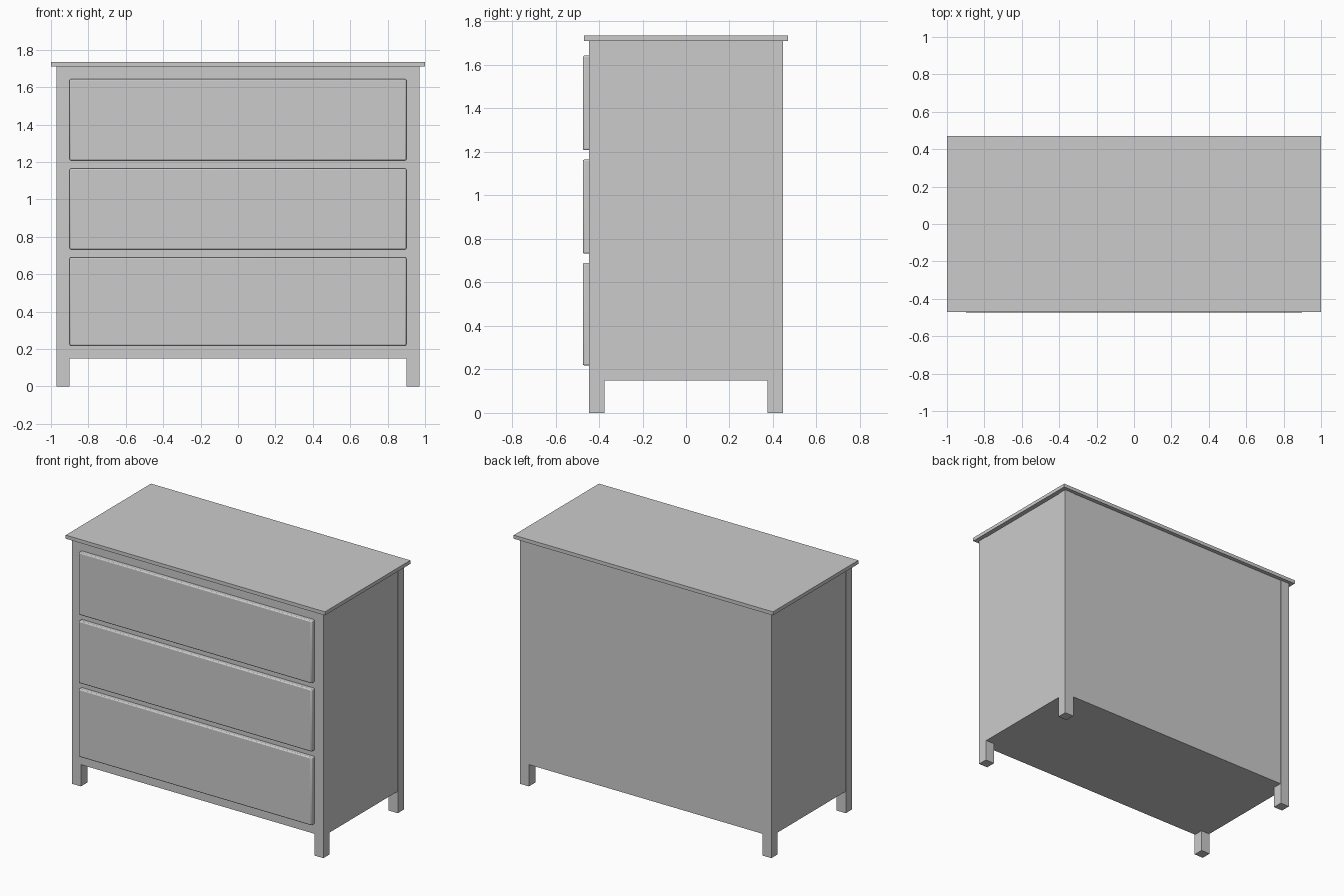
import bpy

if "Cube" in bpy.data.objects:
    bpy.data.objects.remove(bpy.data.objects["Cube"])


def box(name, x, y, z, bevel=0.0, segments=2):
    """Axis-aligned box from (min, max) ranges, with an optional soft edge."""
    bpy.ops.mesh.primitive_cube_add(size=1)
    ob = bpy.context.object
    ob.name = name
    ob.location = [(a + b) / 2 for a, b in (x, y, z)]
    ob.scale = [b - a for a, b in (x, y, z)]
    bpy.ops.object.transform_apply(location=True, rotation=False, scale=True)
    if bevel:
        mod = ob.modifiers.new("soft_edges", "BEVEL")
        mod.width = bevel
        mod.segments = segments
    return ob


# Closed carcass, nearly flush with the corner posts
box("carcass", (-0.967, 0.967), (-0.442, 0.442), (0.15, 1.71))

# Corner posts that run down into feet
for sx, side in ((-1, "left"), (1, "right")):
    for sy, end in ((-1, "front"), (1, "back")):
        box(f"{end}_{side}_leg",
            sorted((sx * 0.90, sx * 0.97)),
            sorted((sy * 0.375, sy * 0.445)),
            (0, 1.71))

# Overhanging top board
box("top_board", (-1, 1), (-0.47, 0.47), (1.71, 1.735))

# Three raised drawer fronts with softened edges
for i, (z0, z1) in enumerate(((0.218, 0.69), (0.732, 1.165), (1.208, 1.643))):
    drawer = box(f"drawer_front_{i + 1}", (-0.90, 0.90), (-0.474, -0.43), (z0, z1), bevel=0.007)
    bpy.ops.object.shade_smooth_by_angle()
